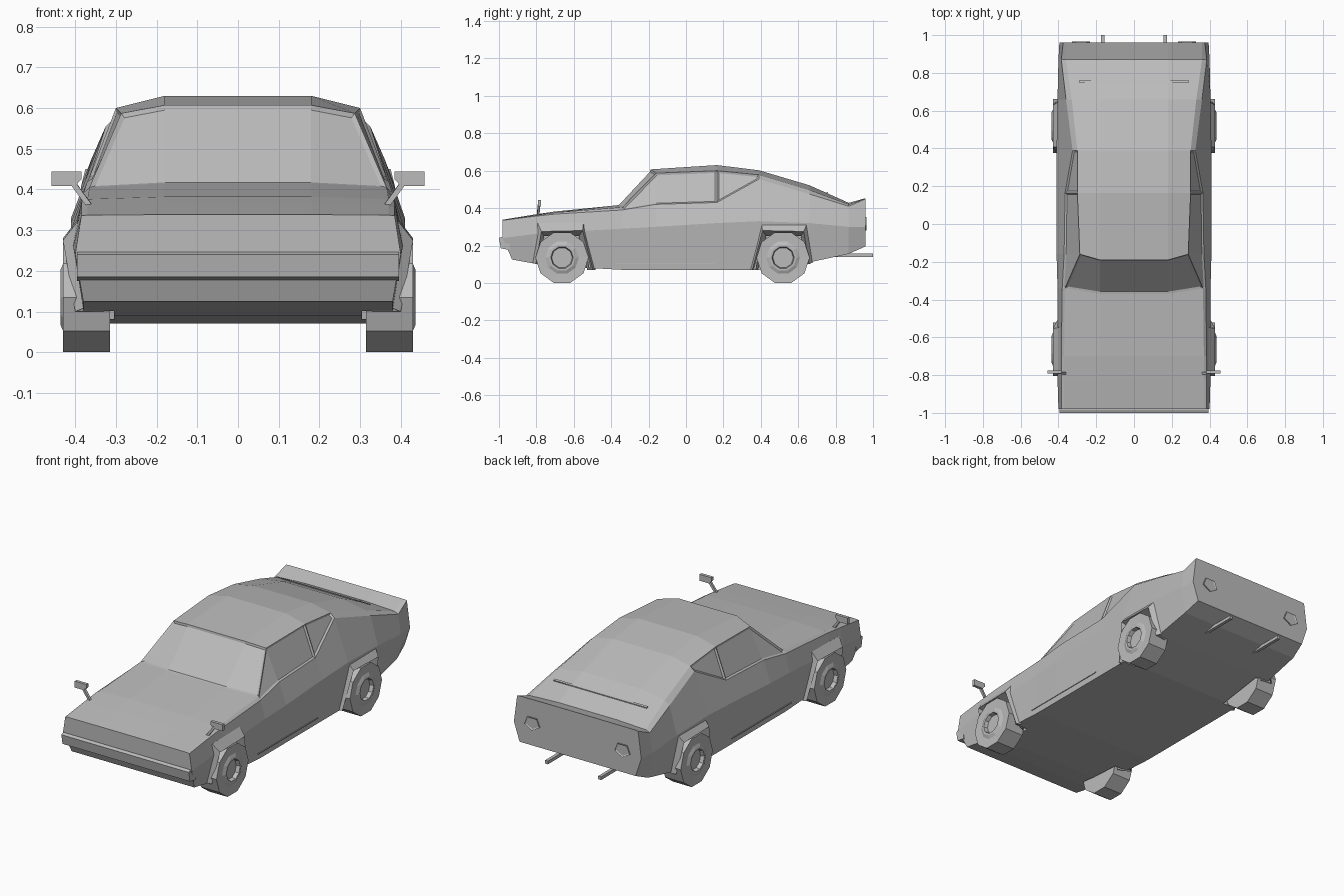
import bpy, bmesh, math
from mathutils import Vector

if "Cube" in bpy.data.objects:
    bpy.data.objects.remove(bpy.data.objects["Cube"])

paint = bpy.data.materials.new("light grey")
paint.use_nodes = True
GREY = (0.5, 0.5, 0.5, 1)
paint.diffuse_color = GREY
paint.node_tree.nodes["Principled BSDF"].inputs["Base Color"].default_value = GREY


def finish(name, bm):
    """Turn a bmesh into a flat shaded object."""
    bmesh.ops.recalc_face_normals(bm, faces=bm.faces[:])
    mesh = bpy.data.meshes.new(name)
    bm.to_mesh(mesh)
    bm.free()
    mesh.materials.append(paint)
    obj = bpy.data.objects.new(name, mesh)
    bpy.context.collection.objects.link(obj)
    return obj


def loft(bm, rings, closed=True):
    """Bridge rings of points; returns the faces as a grid."""
    rows = [[bm.verts.new(p) for p in ring] for ring in rings]
    n = len(rows[0])
    grid = [[bm.faces.new((a[j], a[(j + 1) % n], b[(j + 1) % n], b[j]))
             for j in range(n if closed else n - 1)] for a, b in zip(rows, rows[1:])]
    return rows, grid


def prism(name, outline, x0, x1):
    """Side outline of (y, z) points stretched from x0 to x1."""
    bm = bmesh.new()
    rows, _ = loft(bm, [[(x, y, z) for y, z in outline] for x in (x0, x1)])
    for row in rows:
        bm.faces.new(row)
    return finish(name, bm)


def beam(name, a, b, size):
    """Square bar between two points."""
    a, b = Vector(a), Vector(b)
    bm = bmesh.new()
    bmesh.ops.create_cube(bm, size=1)
    for v in bm.verts:
        v.co = Vector((v.co.x * size, v.co.y * size, v.co.z * (b - a).length))
    turn = (b - a).to_track_quat("Z", "Y")
    for v in bm.verts:
        v.co = turn @ v.co + (a + b) / 2
    return finish(name, bm)


# Body sections: y, then sill, waist, belt and roof edge as x, z, then centre height
SECTIONS = [
    (-.98, .38, .125, .40, .24, .385, .335, .37, .337, .338),
    (-.82, .38, .105, .405, .26, .385, .355, .37, .36, .364),
    (-.70, .385, .09, .405, .27, .385, .368, .37, .376, .382),
    (-.34, .385, .07, .405, .29, .38, .39, .365, .405, .415),
    (-.16, .385, .07, .41, .30, .37, .42, .287, .587, .607),
    (.165, .385, .07, .41, .32, .365, .43, .30, .60, .63),
    (.39, .385, .07, .41, .33, .325, .555, .30, .578, .602),
    (.66, .38, .11, .405, .32, .36, .475, .33, .497, .522),
    (.87, .375, .155, .40, .30, .385, .41, .36, .42, .428),
    (.96, .36, .195, .395, .30, .375, .45, .36, .452, .453),
]
rings = []
for i, (y, sx, sz, wx, wz, bx, bz, ex, ez, top) in enumerate(SECTIONS):
    half = [(.3, y, sz), (sx, y, sz), (wx, y, wz), (bx, y, bz), (ex, y, ez), (.18, y, top)]
    if i == 0:    # valance tucks back under the nose
        half = [(x, y + (.05 if z < .2 else 0), z) for x, y, z in half]
    if i in (3, 4):    # bowed windscreen
        half[-1] = (.18, y - .03, top)
    rings.append(half + [(-x, y, z) for x, y, z in reversed(half)])

bm = bmesh.new()
rows, grid = loft(bm, rings)
for row in (rows[0], rows[-1]):
    for k in range(5):
        bm.faces.new((row[k], row[k + 1], row[10 - k], row[11 - k]))
bmesh.ops.recalc_face_normals(bm, faces=bm.faces[:])
# Recessed glass: windscreen, door windows and quarter windows
panes = [grid[3][4:7]]
for j in (3, 7):
    panes += [[grid[3][j], grid[4][j]], [grid[5][j]]]
for pane in panes:
    bmesh.ops.inset_region(bm, faces=pane, thickness=.01, depth=-.007, use_even_offset=True)
body = finish("body", bm)

# Wheel arch outlines relative to the wheel centre, in y and z
OUTER = [(-.16, .11), (-.13, .32), (.115, .325), (.18, .07)]
LIP = [(-.14, .10), (-.11, .275), (.11, .28), (.165, .07)]
INNER = [(-.13, .10), (-.095, .25), (.09, .25), (.135, .07)]
WHEELS = [("front", -.663, 1), ("rear", .519, -1)]
TREAD = [(.315, .10), (.315, .142), (.43, .142), (.428, .09), (.436, .072), (.436, .06), (.415, .055)]

for end, cy, flip in WHEELS:
    for side, s in (("left", 1), ("right", -1)):
        tag = end + "_" + side
        # Wheel well cut out of the body
        hole = [(cy + flip * y, z if z > .2 else -.05) for y, z in LIP]
        cutter = prism("well_cutter", hole, s * .305, s * .6)
        cutter.hide_render = True
        mod = body.modifiers.new("well", "BOOLEAN")
        mod.operation, mod.solver, mod.object = "DIFFERENCE", "EXACT", cutter
        bpy.context.view_layer.objects.active = body
        bpy.ops.object.modifier_apply(modifier=mod.name)
        bpy.data.objects.remove(cutter)
        # Flared arch
        bm = bmesh.new()
        flare = []
        for outline, low, high in ((OUTER, .375, .395), (LIP, .40, .43), (INNER, .33, .33)):
            flare.append([(s * (high if z > .2 else low), cy + flip * y, z) for y, z in outline])
        loft(bm, flare, closed=False)
        arch = finish("arch_" + tag, bm)
        solid = arch.modifiers.new("thickness", "SOLIDIFY")
        solid.thickness = .004
        # Ten sided wheel with a dished hub
        bm = bmesh.new()
        turns = [math.tau * k / 10 for k in range(10)]
        rows, _ = loft(bm, [[(s * x, cy + r * math.cos(a), .135 + r * math.sin(a)) for a in turns]
                            for x, r in TREAD])
        bm.faces.new(rows[0])
        bm.faces.new(rows[-1])
        finish("wheel_" + tag, bm)

# Front bumper blade
prism("front_bumper", [(-1, .24), (-.99, .185), (-.94, .175), (-.94, .246), (-.985, .246)], -.395, .395)

# Trim line across the rear window base
prism("rear_window_trim", [(.75, .482), (.76, .478), (.76, .483), (.75, .487)], -.29, .29)

for side, s in (("left", 1), ("right", -1)):
    # Fender mirrors
    beam("mirror_arm_" + side, (s * .365, -.79, .36), (s * .405, -.787, .415), .013)
    bm = bmesh.new()
    head = [(s * .385, .425), (s * .40, .408), (s * .458, .408), (s * .458, .444), (s * .385, .444)]
    rows, _ = loft(bm, [[(x, y, z) for x, z in head] for y in (-.792, -.775)])
    for row in rows:
        bm.faces.new(row)
    finish("mirror_head_" + side, bm)
    # Exhaust pipes
    beam("exhaust_" + side, (s * .165, .78, .147), (s * .165, 1, .147), .018)
    # Five sided tail lamps
    bm = bmesh.new()
    lamp = [(s * (.28 + .05 * math.sin(math.tau * k / 5)), .32 - .04 * math.cos(math.tau * k / 5))
            for k in range(5)]
    rows, _ = loft(bm, [[(x, y, z) for x, z in lamp] for y in (.955, .966)])
    lens = bm.faces.new(rows[1])
    bmesh.ops.recalc_face_normals(bm, faces=bm.faces[:])
    bmesh.ops.inset_region(bm, faces=[lens], thickness=.008, depth=-.004)
    finish("tail_lamp_" + side, bm)
    # Door sill seam
    prism("door_seam_" + side, [(-.38, .102), (.15, .102), (.15, .107), (-.38, .107)], s * .385, s * .3925)
